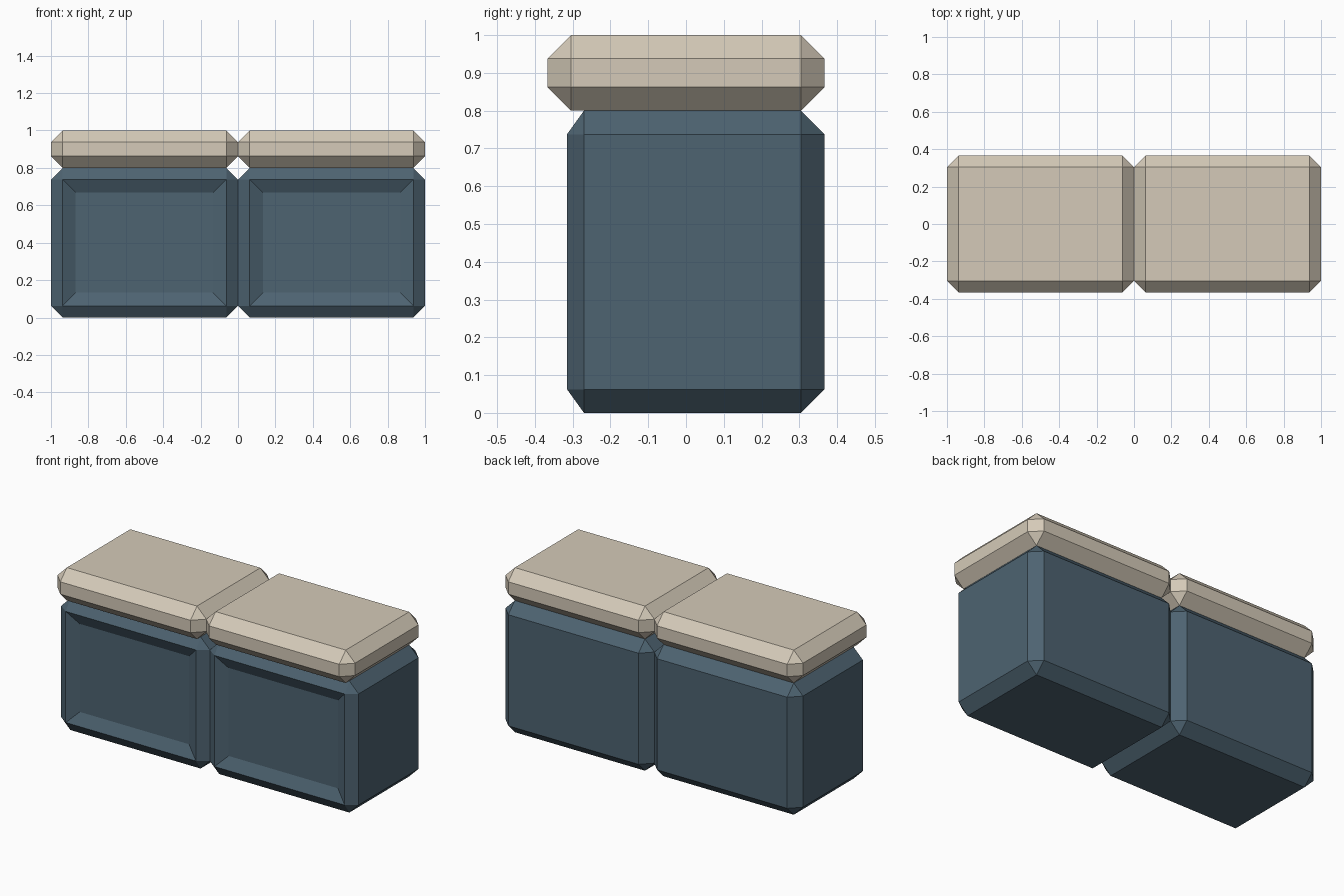
import bpy, bmesh
from mathutils import Matrix, Vector

if "Cube" in bpy.data.objects:
    bpy.data.objects.remove(bpy.data.objects["Cube"])

CHAMFER = 0.0625


def material(name, color):
    mat = bpy.data.materials.new(name)
    mat.diffuse_color = (*color, 1)
    mat.use_nodes = True
    mat.node_tree.nodes["Principled BSDF"].inputs["Base Color"].default_value = mat.diffuse_color
    return mat


def chamfered_box(lo, hi):
    lo, hi = Vector(lo), Vector(hi)
    bm = bmesh.new()
    matrix = Matrix.Translation((lo + hi) / 2) @ Matrix.Diagonal((*(hi - lo), 1))
    bmesh.ops.create_cube(bm, size=1, matrix=matrix)
    bmesh.ops.bevel(bm, geom=bm.edges[:], offset=CHAMFER, segments=1,
                    profile=0.5, affect='EDGES')
    return bm


def add_object(name, bm, mat):
    bmesh.ops.recalc_face_normals(bm, faces=bm.faces[:])
    mesh = bpy.data.meshes.new(name)
    bm.to_mesh(mesh)
    bm.free()
    mesh.materials.append(mat)
    obj = bpy.data.objects.new(name, mesh)
    bpy.context.collection.objects.link(obj)


body_mat = material("cabinet_blue", (0.075, 0.125, 0.165))
top_mat = material("worktop_beige", (0.66, 0.59, 0.48))

for side, x in (("left", -1), ("right", 0)):
    # Cabinet body, its front set back beneath the worktop
    bm = chamfered_box((x, -0.367, 0), (x + 1, 0.367, 0.8))
    for v in bm.verts:
        if v.co.y < -0.34:
            v.co.y = -0.315
        elif v.co.y < 0:
            v.co.y = -0.27
    # Recessed door panel with sloped borders
    bm.normal_update()
    front = min(bm.faces, key=lambda f: f.calc_center_median().y)
    bmesh.ops.inset_individual(bm, faces=[front], thickness=0.07,
                               depth=-0.035, use_even_offset=True)
    add_object(f"{side}_cabinet", bm, body_mat)

    # Overhanging worktop slab
    bm = chamfered_box((x, -0.367, 0.8), (x + 1, 0.367, 1.0))
    add_object(f"{side}_worktop", bm, top_mat)
